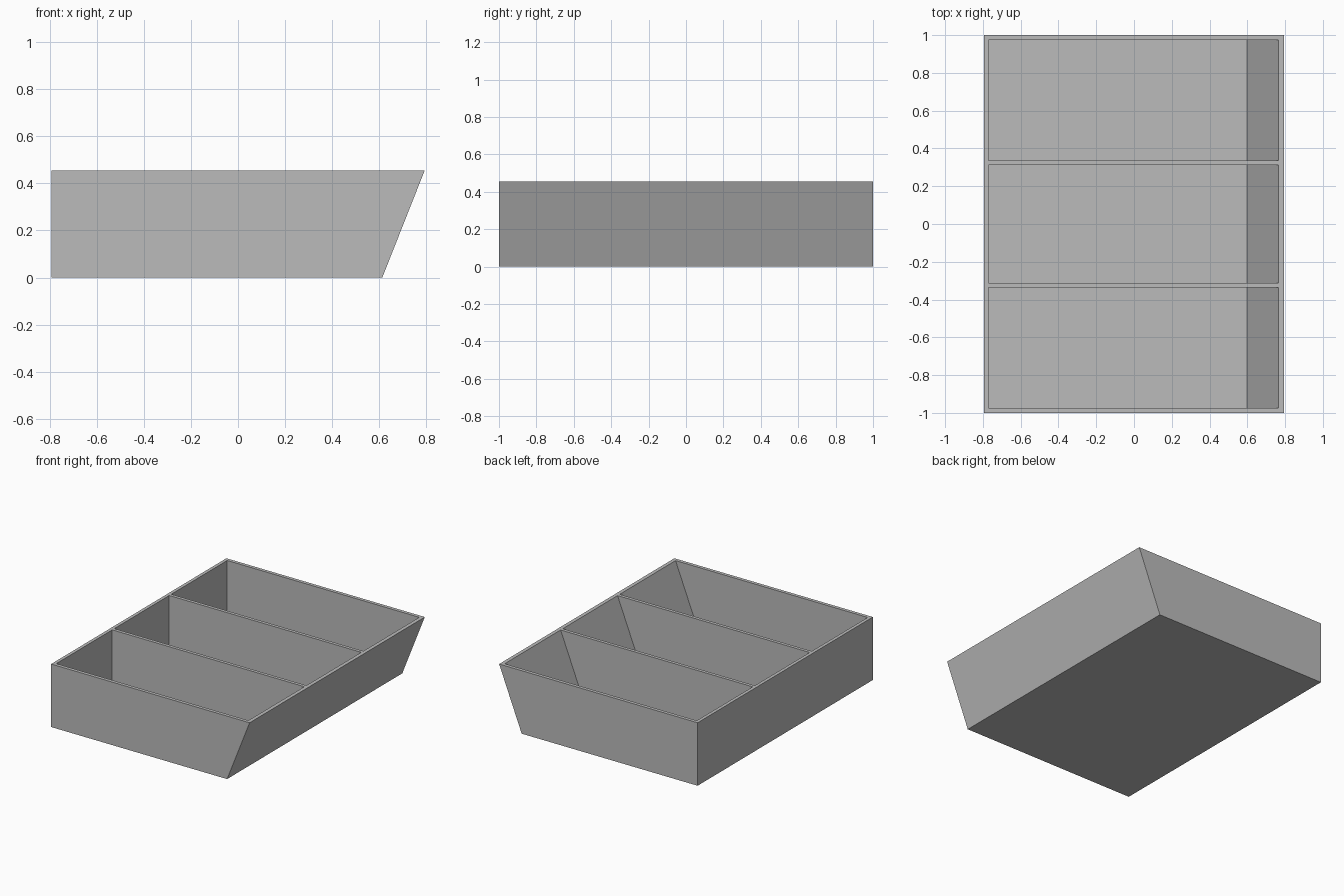
import bpy
import bmesh

cube = bpy.data.objects.get("Cube")
if cube:
    bpy.data.objects.remove(cube, do_unlink=True)

HEIGHT = 0.455
LEAN = 0.18 / HEIGHT      # outward lean of the sloped wall per unit of height
WALL = 0.024              # thickness of the side walls
FLOOR = 0.028             # thickness of the floor

grey = bpy.data.materials.new("plain grey")
grey.use_nodes = True
colour = (0.5, 0.5, 0.5, 1)
grey.diffuse_color = colour
grey.node_tree.nodes["Principled BSDF"].inputs["Base Color"].default_value = colour


def sloped_prism(name, left, right_at_zero, z0, z1, y0, y1):
    """Box along y whose +x side leans outward."""
    profile = [(left, z0), (right_at_zero + LEAN * z0, z0),
               (right_at_zero + LEAN * z1, z1), (left, z1)]
    bm = bmesh.new()
    face = bm.faces.new([bm.verts.new((x, y0, z)) for x, z in profile])
    grown = bmesh.ops.extrude_face_region(bm, geom=[face])
    verts = [v for v in grown["geom"] if isinstance(v, bmesh.types.BMVert)]
    bmesh.ops.translate(bm, verts=verts, vec=(0, y1 - y0, 0))
    bmesh.ops.recalc_face_normals(bm, faces=bm.faces)
    mesh = bpy.data.meshes.new(name)
    bm.to_mesh(mesh)
    bm.free()
    mesh.materials.append(grey)
    obj = bpy.data.objects.new(name, mesh)
    bpy.context.collection.objects.link(obj)
    return obj


# Solid tray body
tray = sloped_prism("divided_tray", -0.793, 0.613, 0, HEIGHT, -1, 1)

# Hollow out three compartments, leaving two thin dividers
compartments = [(-0.975, -0.337), (-0.313, 0.313), (0.337, 0.975)]
for i, (y0, y1) in enumerate(compartments):
    cutter = sloped_prism(f"compartment_cutter_{i + 1}", -0.793 + WALL,
                          0.613 - WALL - 0.003, FLOOR, HEIGHT + 0.1, y0, y1)
    cutter.hide_render = True
    bpy.context.view_layer.objects.active = tray
    cut = tray.modifiers.new("hollow", "BOOLEAN")
    cut.operation = "DIFFERENCE"
    cut.solver = "EXACT"
    cut.object = cutter
    bpy.ops.object.modifier_apply(modifier=cut.name)
    bpy.data.objects.remove(cutter, do_unlink=True)
